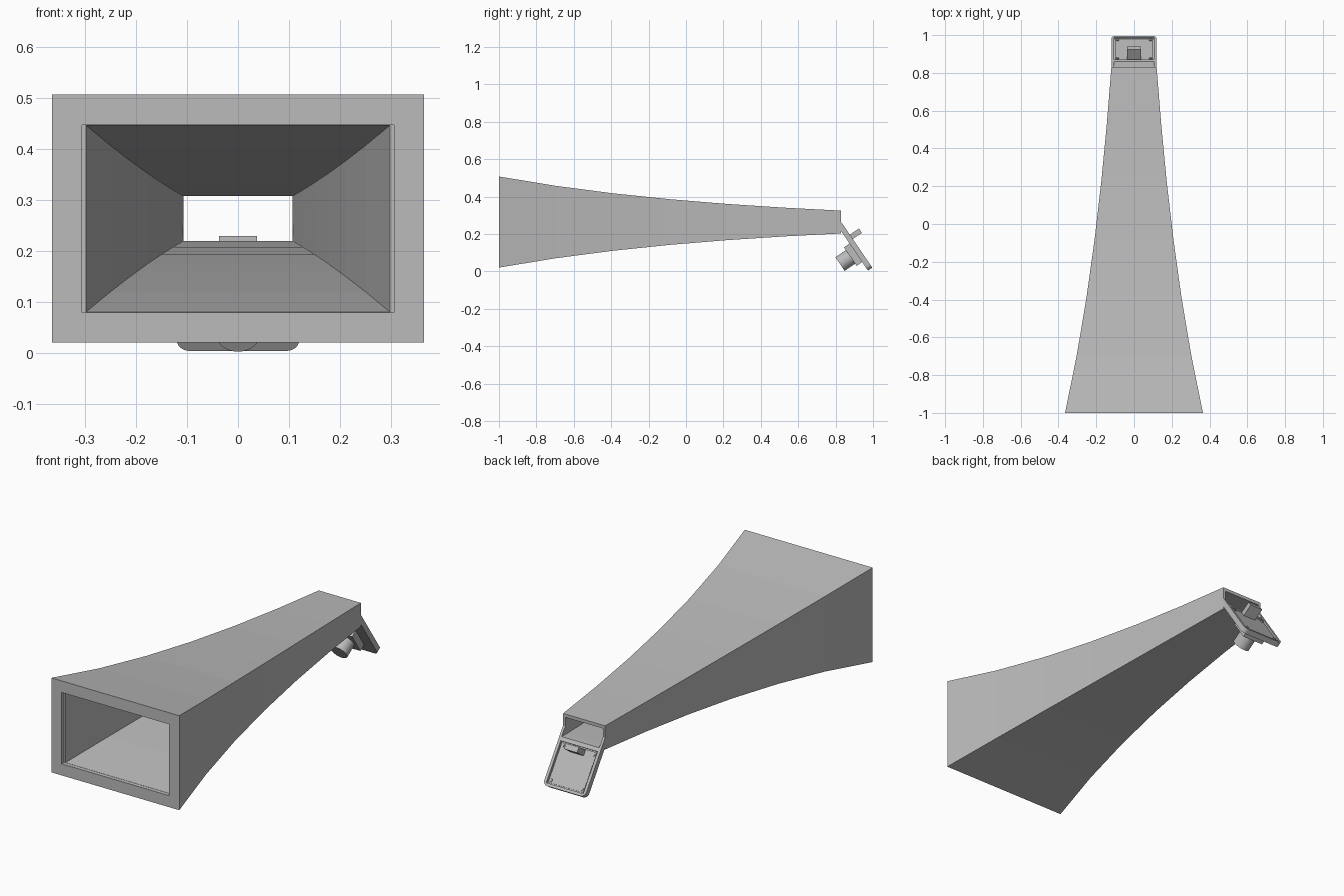
import bpy, bmesh, math
from mathutils import Matrix, Vector

cube = bpy.data.objects.get("Cube")
if cube:
    bpy.data.objects.remove(cube, do_unlink=True)

mat = bpy.data.materials.new("plain grey")
mat.use_nodes = True
GREY = (0.5, 0.5, 0.5, 1)
mat.diffuse_color = GREY
mat.node_tree.nodes["Principled BSDF"].inputs["Base Color"].default_value = GREY

FRONT, BACK, MID_Z = -1.0, 0.83, 0.2635
SEGMENTS = 6

# Frame of the tilted mount: x across, y up along the plate, z out of its back face
up = Vector((0, -0.563, 0.826)).normalized()
out = Vector((0, up.z, -up.y))
MOUNT = Matrix.Translation((0, 0.973, 0.004)) @ Matrix((Vector((1, 0, 0)), up, out)).transposed().to_4x4()


def make(name, bm, matrix=Matrix(), smooth=False):
    bmesh.ops.recalc_face_normals(bm, faces=bm.faces)
    mesh = bpy.data.meshes.new(name)
    bm.to_mesh(mesh)
    bm.free()
    mesh.materials.append(mat)
    obj = bpy.data.objects.new(name, mesh)
    bpy.context.collection.objects.link(obj)
    obj.matrix_world = matrix
    if smooth:
        bpy.ops.object.select_all(action='DESELECT')
        obj.select_set(True)
        bpy.context.view_layer.objects.active = obj
        bpy.ops.object.shade_smooth_by_angle(angle=math.radians(30))
    return obj


def box(name, low, high, matrix=MOUNT, round_bottom=0):
    low, high = Vector(low), Vector(high)
    bm = bmesh.new()
    bmesh.ops.create_cube(bm, size=1)
    bmesh.ops.scale(bm, vec=high - low, verts=bm.verts)
    bmesh.ops.translate(bm, vec=(low + high) / 2, verts=bm.verts)
    if round_bottom:
        edges = [e for e in bm.edges if all(abs(v.co.y - low.y) < 1e-5 for v in e.verts)
                 and abs(e.verts[0].co.x - e.verts[1].co.x) < 1e-5]
        bmesh.ops.bevel(bm, geom=edges, offset=round_bottom, segments=6, profile=0.5, affect='EDGES')
    return make(name, bm, matrix)


def cylinder(name, radius, x, y, low, high, sides=32):
    bm = bmesh.new()
    bmesh.ops.create_cone(bm, cap_ends=True, segments=sides, radius1=radius, radius2=radius, depth=high - low)
    bmesh.ops.translate(bm, vec=(x, y, (low + high) / 2), verts=bm.verts)
    return make(name, bm, MOUNT, smooth=True)


def cut(target, cutter):
    mod = target.modifiers.new("cut", 'BOOLEAN')
    mod.operation = 'DIFFERENCE'
    mod.solver = 'EXACT'
    mod.object = cutter
    cutter.hide_render = True
    cutter.hide_viewport = True
    cutter.display_type = 'WIRE'


def flare(front, back):
    """Stations of an exponential flare: (y, half width, half height)."""
    for i in range(SEGMENTS + 1):
        t = i / SEGMENTS
        yield (FRONT + (BACK - FRONT) * t,
               front[0] * (back[0] / front[0]) ** t,
               front[1] * (back[1] / front[1]) ** t)


# Horn: flared rectangular shell with a short lip inside the mouth
outer = list(flare((0.365, 0.2435), (0.12, 0.061)))
inner = list(flare((0.298, 0.183), (0.107, 0.044)))
inner[0] = (FRONT + 0.02, *inner[0][1:])
lip = [(FRONT, 0.306, 0.184), (FRONT + 0.02, 0.306, 0.184)]
stations = outer[::-1] + lip + inner
bm = bmesh.new()
rings = [[bm.verts.new((sx * w, y, MID_Z + sz * h)) for sx, sz in ((-1, -1), (1, -1), (1, 1), (-1, 1))]
         for y, w, h in stations]
for a, b in zip(rings, rings[1:] + rings[:1]):
    for i in range(4):
        j = (i + 1) % 4
        bm.faces.new((a[i], a[j], b[j], b[i]))
make("horn", bm)

# Tilted mount plate, opened for the throat and recessed for the board
plate = box("mount_plate", (-0.12, 0, 0), (0.12, 0.293, 0.028), round_bottom=0.025)
cut(plate, box("throat_cutter", (-0.107, 0.6, 0.2195), (0.107, 1.1, 0.3075), Matrix()))
cut(plate, box("recess_cutter", (-0.105, 0.014, 0.016), (0.105, 0.222, 0.05)))

# Circuit board, its screws and the connector
box("circuit_board", (-0.1, 0.019, 0.012), (0.1, 0.217, 0.022))
for sx in (-1, 1):
    for y in (0.032, 0.204):
        cylinder("board_screw", 0.008, sx * 0.088, y, 0.02, 0.027, 12)
box("connector", (-0.037, 0.185, 0.02), (0.037, 0.213, 0.087))

# Sensor base and barrel on the underside
box("sensor_base", (-0.06, 0.055, -0.036), (0.06, 0.175, 0.002))
cylinder("sensor_barrel", 0.044, 0, 0.113, -0.104, -0.03)
